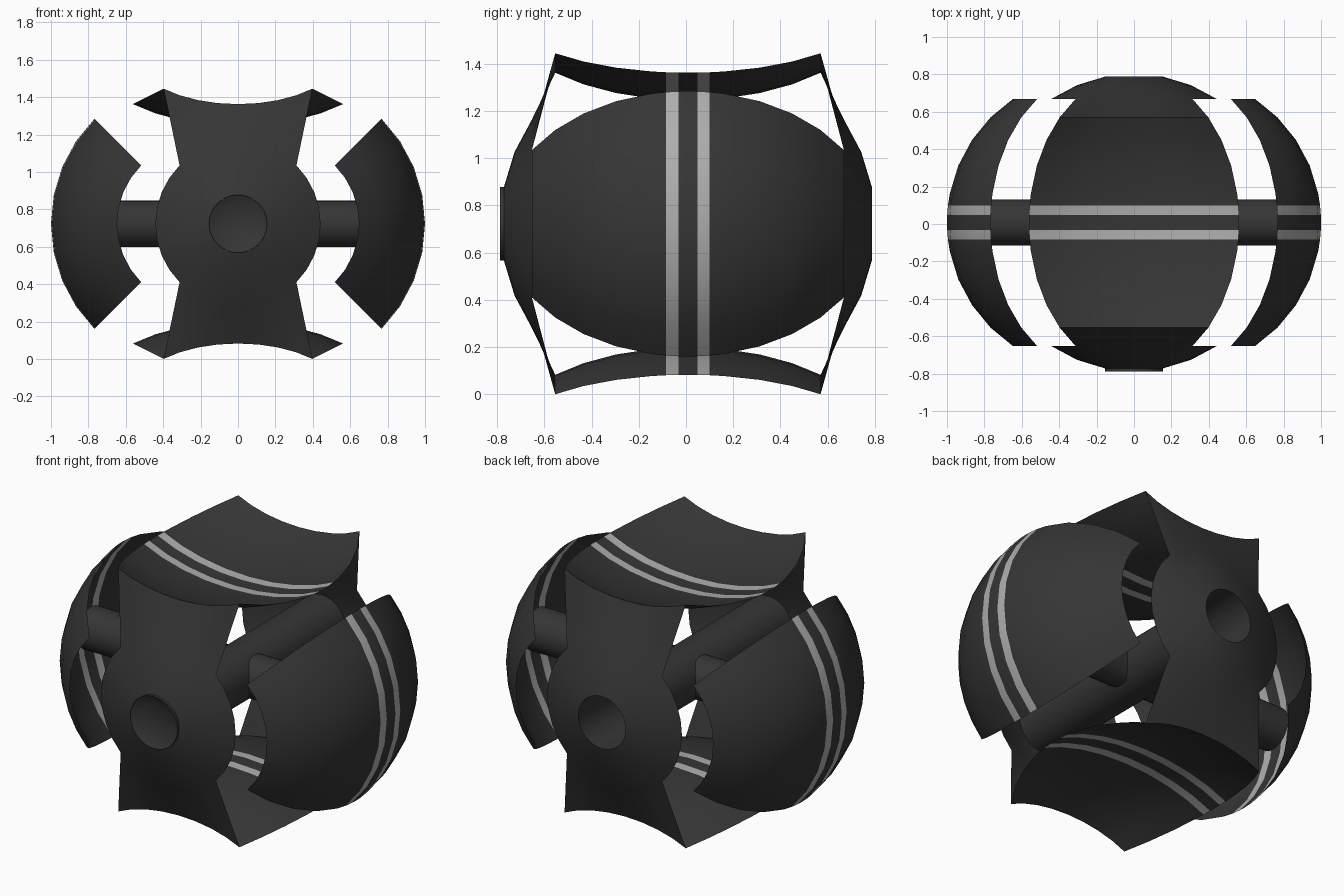
import bpy, bmesh, math
from mathutils import Matrix, Vector

if "Cube" in bpy.data.objects:
    bpy.data.objects.remove(bpy.data.objects["Cube"])

R, OFF = 0.795, 0.205              # ball radius, outward shift of side shells
CY, CZ = 0.008, 0.7225             # centre of the ball
STEP = 11.25

def material(name, v):
    m = bpy.data.materials.new(name)
    m.diffuse_color = (v, v, v, 1)
    m.use_nodes = True
    m.node_tree.nodes["Principled BSDF"].inputs["Base Color"].default_value = m.diffuse_color
    return m

dark = material("charcoal", 0.036)
light = material("light grey", 0.42)

# Latitudes are measured from the y = 0 plane; the fine rows bound two stripes
half = [2.9, 6.65, 11.25, 22.5, 33.75, 45, 56.25]
LATS = [-a for a in reversed(half)] + [0] + half
QUARTER = [-45 + STEP * i for i in range(9)]
FULL = [STEP * i for i in range(33)]

def sphere(lat, lon):
    a, t = math.radians(lat), math.radians(lon)
    return Vector((R * math.cos(a) * math.sin(t), R * math.sin(a), R * math.cos(a) * math.cos(t)))

def grid(bm, fn, lats, lons):
    rows = [[bm.verts.new(fn(a, t)) for t in lons] for a in lats]
    for i in range(len(rows) - 1):
        for j in range(len(lons) - 1):
            f = bm.faces.new((rows[i][j], rows[i][j + 1], rows[i + 1][j + 1], rows[i + 1][j]))
            mid = abs(lats[i] + lats[i + 1]) / 2
            f.material_index = 1 if 2.9 < mid < 6.65 else 0

def finish(bm, name, angle=35):
    bmesh.ops.remove_doubles(bm, verts=bm.verts, dist=0.0005)
    me = bpy.data.meshes.new(name)
    bm.to_mesh(me)
    bm.free()
    me.materials.append(dark)
    me.materials.append(light)
    ob = bpy.data.objects.new(name, me)
    ob.location = (0, CY, CZ)
    bpy.context.collection.objects.link(ob)
    bpy.context.view_layer.objects.active = ob
    ob.select_set(True)
    bpy.ops.object.shade_smooth_by_angle(angle=math.radians(angle))
    ob.select_set(False)
    return ob

# Side shells: quarter wedges of the ball pushed outwards
for s, side in ((1, "right"), (-1, "left")):
    bm = bmesh.new()
    grid(bm, lambda a, t: sphere(a, t + 90 * s) + Vector((s * OFF, 0, 0)), LATS, QUARTER)
    bmesh.ops.reverse_faces(bm, faces=bm.faces)
    bmesh.ops.recalc_face_normals(bm, faces=bm.faces)
    if sum(f.normal.x for f in bm.faces) * s < 0:
        bmesh.ops.reverse_faces(bm, faces=bm.faces)
    finish(bm, side + "_shell")

# Top and bottom panels: wedges turned inside out and flattened, joined to the end caps
def dished(s):
    def fn(a, t):
        p = sphere(a, t)
        if abs(a) < 50:
            p.z = 0.921 - 0.5 * p.z
        p.z *= s
        return p
    return fn

bm = bmesh.new()
for s in (1, -1):
    grid(bm, dished(s), LATS, QUARTER)
    grid(bm, sphere, [s * 56.25, s * 67.5, s * 78.75], FULL)
bmesh.ops.remove_doubles(bm, verts=bm.verts, dist=0.0005)
bmesh.ops.recalc_face_normals(bm, faces=bm.faces)
test = max(bm.faces, key=lambda f: f.calc_center_median().y)
if test.normal.y < 0:
    bmesh.ops.reverse_faces(bm, faces=bm.faces)
finish(bm, "body_frame")

# Turned parts around the y axis from (radius, y) profiles
def lathe(name, profile):
    bm = bmesh.new()
    vs = [bm.verts.new((r, y, 0)) for r, y in profile]
    es = [bm.edges.new(p) for p in zip(vs, vs[1:])]
    bmesh.ops.spin(bm, geom=vs + es, cent=(0, 0, 0), axis=(0, 1, 0), angle=2 * math.pi, steps=32)
    bmesh.ops.remove_doubles(bm, verts=bm.verts, dist=0.0005)
    bmesh.ops.recalc_face_normals(bm, faces=bm.faces)
    return finish(bm, name, 30)

# Core tube, open at the back, and the recessed front lens
lathe("core_tube", [(0.155, -0.78), (0.155, 0.78)])
lathe("front_lens", [(0.155, -0.775), (0.155, -0.796), (0.098, -0.765), (0, -0.765)])

# Axle bars from the core to the side shells
for s, side in ((1, "right"), (-1, "left")):
    bm = bmesh.new()
    bmesh.ops.create_cone(bm, cap_ends=True, segments=32, radius1=0.124, radius2=0.124, depth=0.87,
                          matrix=Matrix.Translation((s * 0.535, 0, 0)) @ Matrix.Rotation(math.pi / 2, 4, 'Y'))
    finish(bm, side + "_axle")
